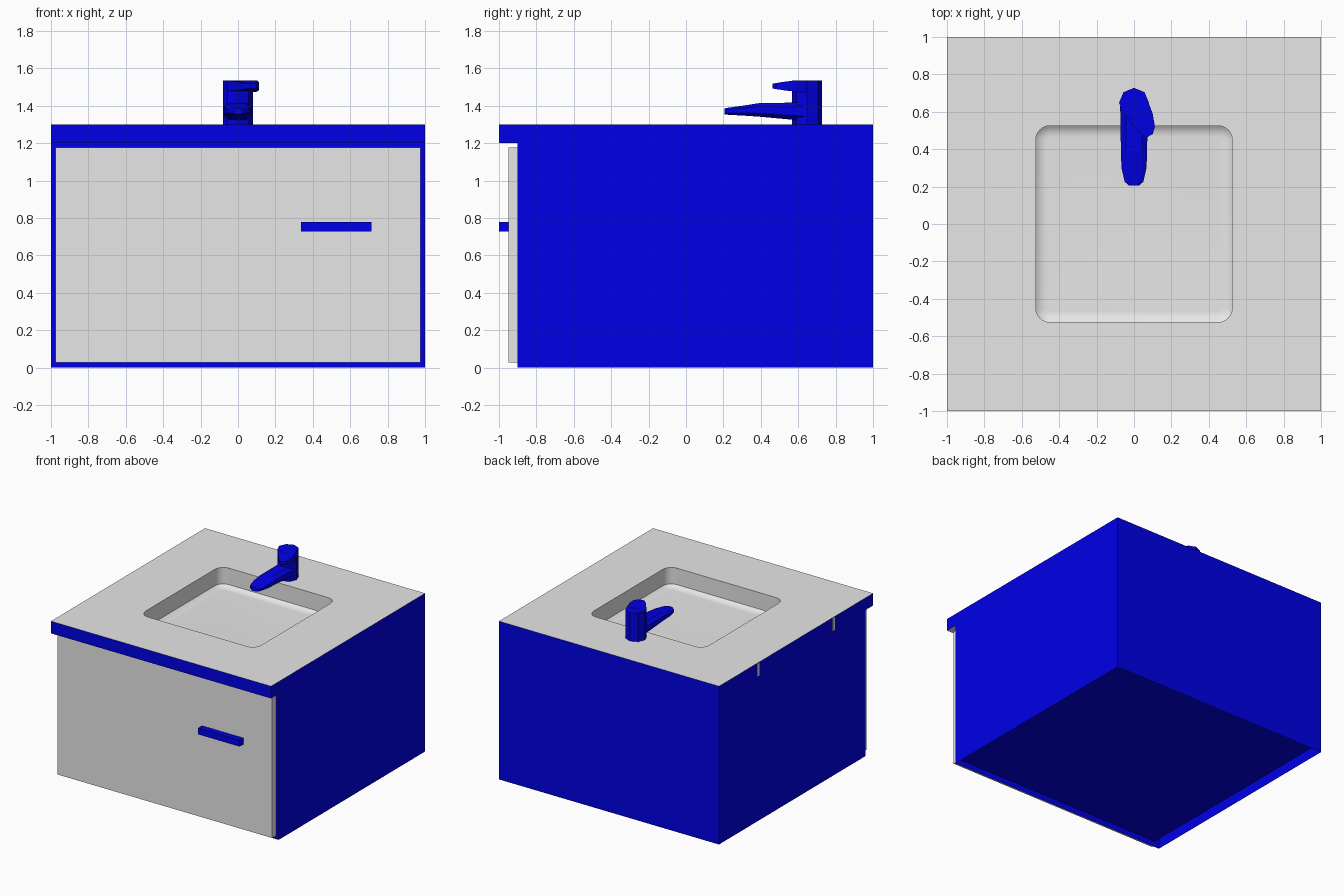
import bpy, bmesh
from math import sin, cos, pi, radians

old = bpy.data.objects.get("Cube")
if old:
    bpy.data.objects.remove(old, do_unlink=True)


def material(name, color):
    m = bpy.data.materials.new(name)
    m.use_nodes = True
    m.diffuse_color = color
    m.node_tree.nodes["Principled BSDF"].inputs["Base Color"].default_value = color
    return m


GREY = material("light_grey", (0.8, 0.8, 0.8, 1))
BLUE = material("deep_blue", (0, 0, 0.8, 1))


def finish(name, bm, *mats):
    bmesh.ops.recalc_face_normals(bm, faces=bm.faces)
    mesh = bpy.data.meshes.new(name)
    bm.to_mesh(mesh)
    bm.free()
    for m in mats:
        mesh.materials.append(m)
    ob = bpy.data.objects.new(name, mesh)
    bpy.context.collection.objects.link(ob)
    return ob


def box_bm(lo, hi):
    bm = bmesh.new()
    bmesh.ops.create_cube(bm, size=1)
    for v in bm.verts:
        v.co = [(a + b) / 2 + c * (b - a) for a, b, c in zip(lo, hi, v.co)]
    return bm


def box(name, lo, hi, mat):
    return finish(name, box_bm(lo, hi), mat)


def bridge(bm, a, b):
    n = len(a)
    for i in range(n):
        bm.faces.new((a[i], a[(i + 1) % n], b[(i + 1) % n], b[i]))


def loft(name, rings, mat):
    bm = bmesh.new()
    loops = [[bm.verts.new(p) for p in ring] for ring in rings]
    for a, b in zip(loops, loops[1:]):
        bridge(bm, a, b)
    bm.faces.new(loops[0])
    bm.faces.new(loops[-1])
    return finish(name, bm, mat)


# Cabinet walls, open above and below, with a raised bottom panel
bm = box_bm((-1, -0.9, 0), (1, 1, 1.2))
bm.normal_update()
caps = [f for f in bm.faces if abs(f.normal.z) > 0.9]
bmesh.ops.delete(bm, geom=caps, context="FACES_ONLY")
finish("cabinet_walls", bm, BLUE)
box("bottom_panel", (-0.957, -0.895, 0.045), (0.957, 0.99, 0.06), BLUE)

# Counter with a rounded square basin
STEPS = 6
CORNERS = [(1, 1), (-1, 1), (-1, -1), (1, -1)]
bm = bmesh.new()


def rounded_ring(half, radius, z):
    ring = []
    for k, (sx, sy) in enumerate(CORNERS):
        for i in range(STEPS + 1):
            a = pi / 2 * (k + i / STEPS)
            ring.append(bm.verts.new((sx * (half - radius) + radius * cos(a),
                                      sy * (half - radius) + radius * sin(a), z)))
    return ring


def slab_face(outer, ring):
    for k in range(4):
        s = k * (STEPS + 1)
        for i in range(STEPS):
            bm.faces.new((outer[k], ring[s + i], ring[s + i + 1]))
        end, nxt = s + STEPS, (s + STEPS + 1) % len(ring)
        bm.faces.new((outer[k], ring[end], ring[nxt], outer[(k + 1) % 4]))


upper, lower = [[bm.verts.new((x, y, z)) for x, y in CORNERS] for z in (1.3, 1.2)]
rim, mid = rounded_ring(0.525, 0.075, 1.3), rounded_ring(0.525, 0.075, 1.2)
slab_face(upper, rim)
slab_face(lower, mid)
bridge(bm, upper, lower)
bridge(bm, rim, mid)

# Shallow dished edge running into the flat basin floor
DISH, START, FLOOR = 0.093, radians(40), 1.143
prev = mid
for i in range(STEPS + 1):
    a = START * (1 - i / STEPS)
    d = DISH * (sin(START) - sin(a))
    ring = rounded_ring(0.525 - d, 0.075 - d, FLOOR + DISH * (1 - cos(a)))
    bridge(bm, prev, ring)
    prev = ring
bm.faces.new(prev)
for f in bm.faces:
    c = f.calc_center_median()
    f.material_index = int(max(abs(c.x), abs(c.y)) > 0.99)
counter = finish("counter_basin", bm, GREY, BLUE)
bpy.ops.object.select_all(action="DESELECT")
counter.select_set(True)
bpy.context.view_layer.objects.active = counter
bpy.ops.object.shade_smooth_by_angle()

# Thin marks on the right edge of the counter
for name, y in (("front_edge_mark", -0.49), ("rear_edge_mark", 0.49)):
    box(name, (-1.001, y - 0.014, 1.19), (-0.999, y + 0.014, 1.295), GREY)

# Drawer front and its handle
box("drawer_front", (-0.976, -0.95, 0.028), (0.976, -0.9, 1.177), GREY)
box("handle", (0.337, -1, 0.728), (0.713, -0.95, 0.78), BLUE)

# Tap body: an eight-sided post
OCT = [(cos(k * pi / 4), sin(k * pi / 4)) for k in range(8)]
loft("tap_body", [[(0.08 * c, 0.648 + 0.08 * s, z) for c, s in OCT]
                  for z in (1.29, 1.535)], BLUE)

# Spout: sections given as y, centre height, half width, half height
spout = [(0.206, 1.37, 0.028, 0.016), (0.226, 1.371, 0.05, 0.019),
         (0.3, 1.374, 0.067, 0.026), (0.39, 1.378, 0.07, 0.036),
         (0.63, 1.369, 0.074, 0.049)]
CHAMFER = [(1, 0.5), (0.6, 1), (-0.6, 1), (-1, 0.5),
           (-1, -0.5), (-0.6, -1), (0.6, -1), (1, -0.5)]
loft("spout", [[(w * u, y, z + h * v) for u, v in CHAMFER]
               for y, z, w, h in spout], BLUE)

# Lever: turned to the left and thinning towards its tip
outline = [(-0.077, 0.65), (-0.06, 0.6), (0, 0.52), (0.04, 0.475), (0.065, 0.462),
           (0.1, 0.48), (0.112, 0.52), (0.1, 0.59), (0.077, 0.65)]


def slope(y, high, tip):
    t = min(max((y - 0.46) / 0.11, 0), 1)
    return tip + (high - tip) * t


loft("lever", [[(x, y, slope(y, high, tip)) for x, y in outline]
               for high, tip in ((1.475, 1.493), (1.536, 1.518))], BLUE)
